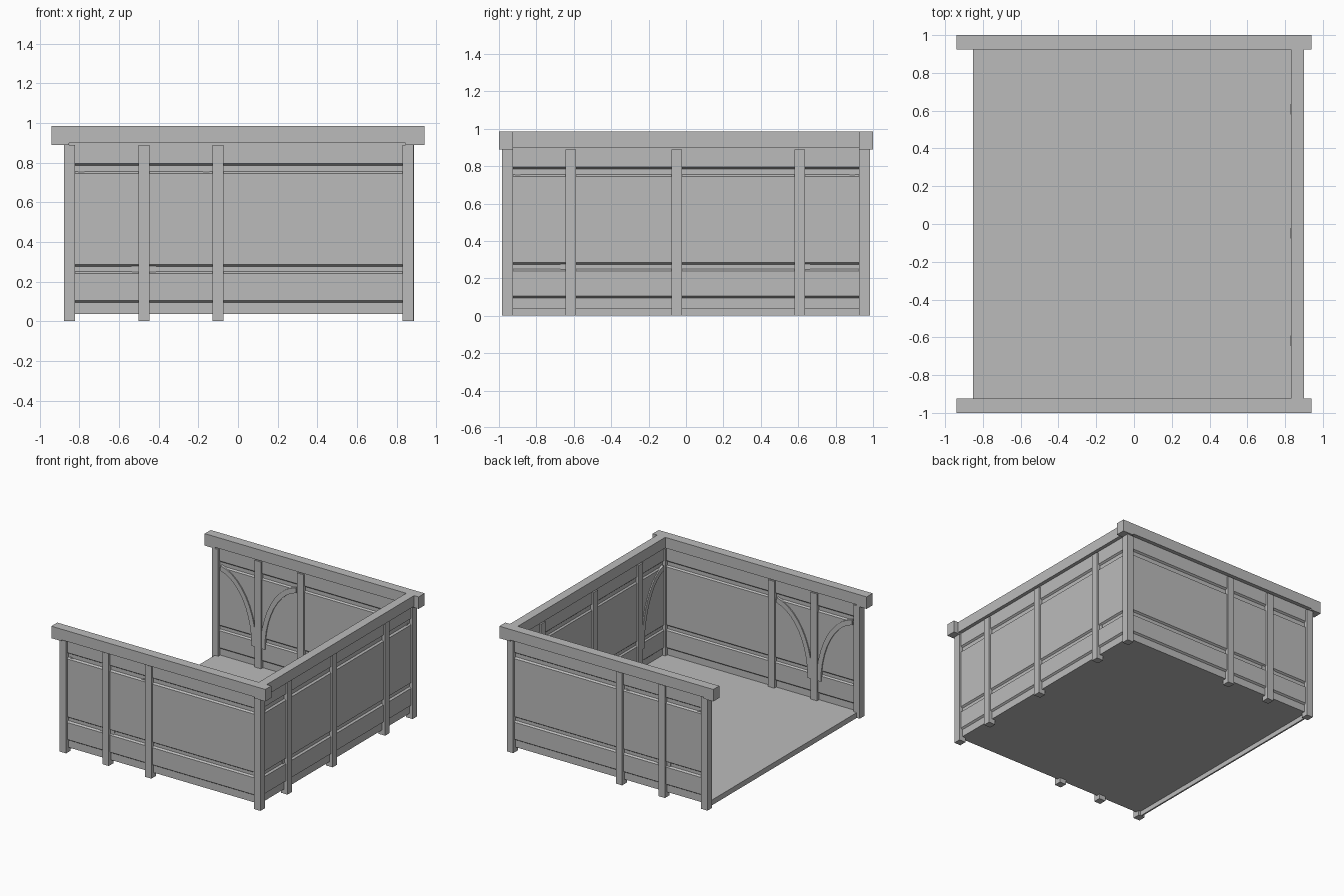
import bpy, bmesh, math

cube = bpy.data.objects.get("Cube")
if cube:
    bpy.data.objects.remove(cube, do_unlink=True)

grey = bpy.data.materials.new("plain_grey")
grey.use_nodes = True
grey.diffuse_color = (0.5, 0.5, 0.5, 1)
grey.node_tree.nodes["Principled BSDF"].inputs["Base Color"].default_value = (0.5, 0.5, 0.5, 1)


def prism(name, ring_a, ring_b):
    """Solid between two matching outlines."""
    bm = bmesh.new()
    a = [bm.verts.new(p) for p in ring_a]
    b = [bm.verts.new(p) for p in ring_b]
    n = len(a)
    bm.faces.new(a)
    bm.faces.new(b[::-1])
    for i in range(n):
        j = (i + 1) % n
        bm.faces.new((a[i], b[i], b[j], a[j]))
    bmesh.ops.recalc_face_normals(bm, faces=bm.faces)
    mesh = bpy.data.meshes.new(name)
    bm.to_mesh(mesh)
    bm.free()
    mesh.materials.append(grey)
    obj = bpy.data.objects.new(name, mesh)
    bpy.context.scene.collection.objects.link(obj)
    return obj


def box(name, place, u, d, z):
    """Box along a wall: u runs along it, d points outward."""
    rings = [[place(uu, dd, zz) for dd, zz in
              ((d[0], z[0]), (d[1], z[0]), (d[1], z[1]), (d[0], z[1]))] for uu in u]
    return prism(name, *rings)


def panel_side(core, face):
    """Wall section on one side: raised boards with sloped edges over a core."""
    pts = [(core, 0.04)]
    for low, high in ((0.10, 0.245), (0.28, 0.75), (0.79, None)):
        pts += [(core, low - 0.005), (face, low + 0.005)]
        if high:
            pts += [(face, high - 0.005), (core, high + 0.005)]
    return pts + [(face, 0.905)]


def wall_panel(name, place, u):
    outline = panel_side(0, 0.014) + panel_side(-0.004, -0.015)[::-1]
    prism(name, *[[place(uu, d, z) for d, z in outline] for uu in u])


def brace(name, place, start, side, span):
    """Curved brace rising from a post and leaning out to the next one."""
    outline = []
    steps = 10
    for rx, rz, order in ((0.36, 0.57, range(steps + 1)),
                          (0.322, 0.53, range(steps, -1, -1))):
        for i in order:
            t = math.radians(82) * i / steps
            outline.append((start + side * span * (0.38 - rx * math.cos(t)) / 0.33,
                            0.2 + rz * math.sin(t)))
    prism(name, *[[place(u, d, z) for u, z in outline] for d in (-0.024, 0.004)])


def post(name, place, u):
    box(name, place, (u - 0.028, u + 0.028), (-0.029, 0.029), (0, 0.89))


def right_place(u, d, z):
    return (0.858 + d, u, z)


# Front and back walls
for label, s in (("front", -1), ("back", 1)):
    def place(u, d, z, s=s):
        return (u, s * (0.955 + d), z)

    wall_panel(label + "_wall", place, (-0.85, 0.858))
    for i, u in enumerate((-0.85, -0.475, -0.1, 0.858)):
        post(f"{label}_post_{i + 1}", place, u)
    for side in (-1, 1):
        brace(f"{label}_brace_{'right' if side < 0 else 'left'}", place, -0.475, side, 0.33)
    # Top beam with slightly deeper ends
    beam = ((-0.94, 0.89), (-0.852, 0.89), (-0.852, 0.90), (0.845, 0.90),
            (0.845, 0.89), (0.94, 0.89), (0.94, 0.985), (-0.94, 0.985))
    prism(label + "_top_beam", *[[place(u, d, z) for u, z in beam] for d in (-0.03, 0.045)])

# Side wall
wall_panel("left_wall", right_place, (-0.95, 0.95))
for i, u in enumerate((-0.617, -0.05, 0.608)):
    post(f"left_post_{i + 1}", right_place, u)
for label, u, side in (("front", -0.617, -1), ("back", 0.608, 1)):
    brace(f"left_brace_{label}", right_place, u, side, 0.295)
box("left_top_beam", right_place, (-0.925, 0.925), (-0.028, 0.042), (0.90, 0.985))

# Floor and the sill under its open edge
box("floor", right_place, (-0.955, 0.955), (-1.708, 0), (0.037, 0.042))
box("open_side_sill", right_place, (-0.955, 0.955), (-1.71, -1.698), (0, 0.042))
